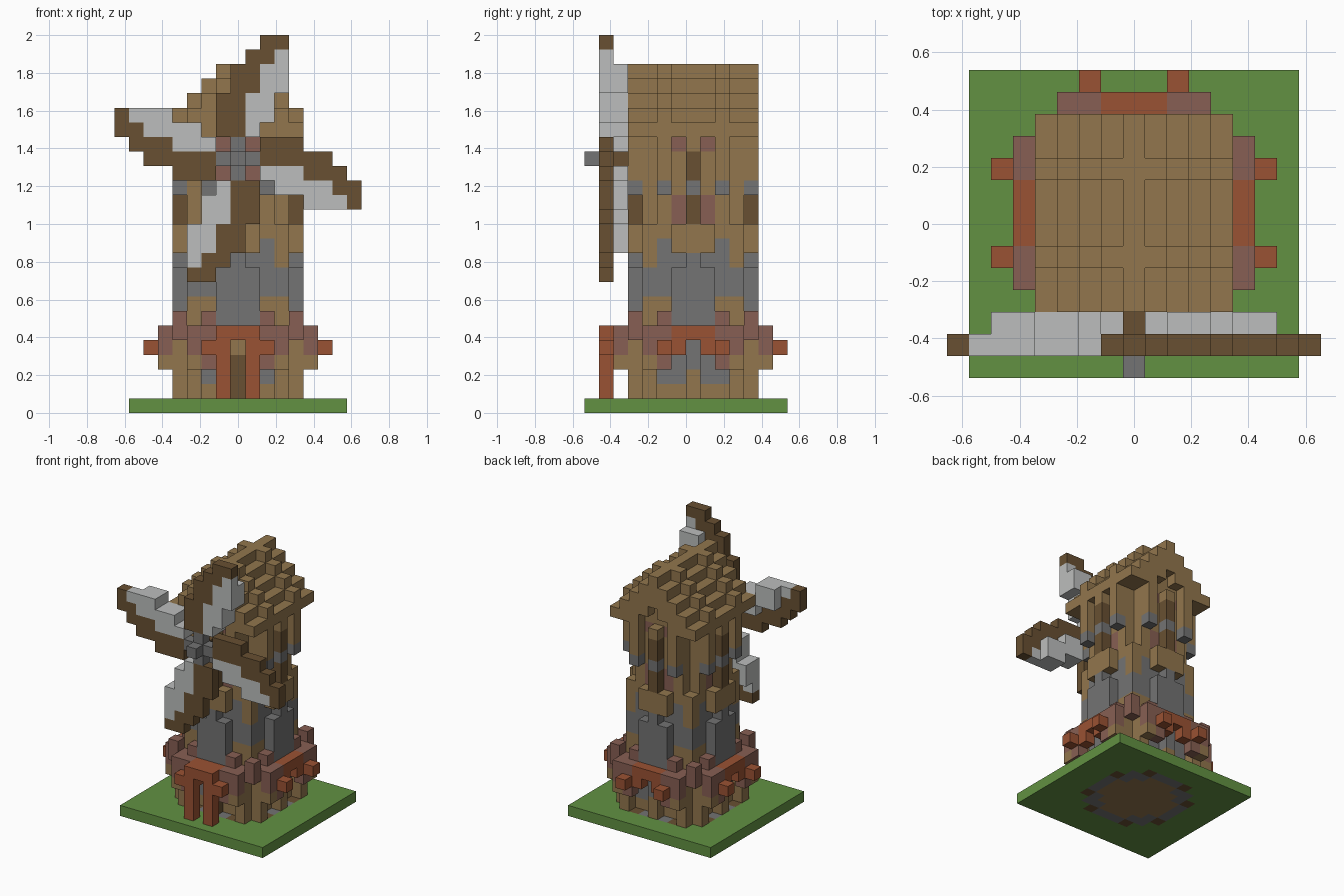
import bpy
import bmesh
from mathutils import Vector

cube = bpy.data.objects.get("Cube")
if cube:
    bpy.data.objects.remove(cube, do_unlink=True)

V = 2 / 26  # block size
PALETTE = {"grass": (98, 145, 66), "timber": (146, 118, 77), "dark_wood": (104, 80, 50),
           "stone": (115, 115, 115), "red_clay": (154, 82, 51), "brick": (135, 95, 83),
           "sailcloth": (188, 190, 189)}


def linear(c):
    c /= 255
    return c / 12.92 if c < 0.04045 else ((c + 0.055) / 1.055) ** 2.4


def make_material(name, rgb):
    m = bpy.data.materials.new(name)
    col = tuple(linear(c) for c in rgb) + (1,)
    m.use_nodes = True
    m.diffuse_color = col
    m.node_tree.nodes["Principled BSDF"].inputs["Base Color"].default_value = col
    return m


MATS = {n: make_material(n, c) for n, c in PALETTE.items()}
blocks = {}


def fill(part, color, xs, ys, zs):
    """Fill inclusive ranges of blocks."""
    for i in range(xs[0], xs[1] + 1):
        for j in range(ys[0], ys[1] + 1):
            for k in range(zs[0], zs[1] + 1):
                blocks[i, j, k] = (part, color)


def ring(part, color, d, offsets, z0, z1):
    """Repeat columns on all four sides, d blocks out, mirrored."""
    for o in offsets:
        for s in (-1, 1):
            for t in (-1, 1):
                for i, j in ((s * d, t * o), (t * o, s * d)):
                    fill(part, color, (i, i), (j, j), (z0, z1))


# ground slab with a round floor
fill("ground", "grass", (-7, 7), (-7, 6), (0, 0))
for i in range(-4, 5):
    for j in range(-4, 5):
        r = (i * i + j * j) ** 0.5
        if r < 4.3:
            fill("floor", "timber" if r < 3.3 else "stone", (i, i), (j, j), (0, 0))
ring("floor", "dark_wood", 4, [2], 0, 0)

# tower core with cut corners
for i in range(-3, 4):
    for j in range(-3, 4):
        if abs(i) + abs(j) < 6:
            fill("tower_core", "stone", (i, i), (j, j), (1, 10))
            fill("tower_core", "timber", (i, i), (j, j), (11, 19))
            fill("tower_core", "timber", (i, i), (j, j), (1, 1))

# timber corners of the base, flaring outwards
ring("base_corner", "timber", 3, [3], 1, 7)
ring("base_corner", "timber", 3, [2], 7, 7)
ring("base_corner", "timber", 4, [3], 1, 4)
ring("base_corner", "timber", 5, [3], 3, 3)
ring("base_arch", "timber", 4, [0], 1, 2)
ring("base_arch", "stone", 4, [0], 3, 4)

# gallery with brackets, posts and struts
ring("gallery", "brick", 4, [2, 3], 5, 5)
ring("gallery", "red_clay", 4, [0, 1], 5, 5)
ring("gallery", "brick", 5, [3], 4, 5)
ring("gallery", "brick", 5, [2], 3, 5)
ring("gallery", "red_clay", 5, [0, 1], 5, 5)
ring("gallery", "red_clay", 5, [1], 4, 4)
ring("gallery_post", "brick", 4, [4], 5, 6)
ring("gallery_post", "brick", 4, [2], 6, 6)
ring("gallery_strut", "red_clay", 6, [2], 4, 4)

# stone buttresses
ring("buttress", "stone", 4, [0, 1], 6, 9)
ring("buttress", "stone", 4, [0], 10, 10)
ring("buttress", "stone", 3, [3], 8, 9)
ring("buttress", "stone", 3, [2], 8, 11)

# windows, sills and upper brackets
ring("window_sill", "timber", 4, [0, 1], 11, 12)
ring("tower_corner", "timber", 3, [3], 10, 12)
ring("window", "brick", 3, [1], 13, 14)
ring("window", "dark_wood", 4, [0], 13, 14)
ring("window_lintel", "stone", 4, [0, 2], 15, 15)
ring("upper_bracket", "timber", 4, [2], 16, 18)
ring("upper_window", "dark_wood", 4, [0], 16, 17)
ring("upper_window", "timber", 4, [0], 18, 18)
ring("upper_window", "brick", 3, [1], 18, 18)
for s in (-1, 1):
    fill("upper_window", "brick", (s, s), (-3, -3), (16, 16))

# doorway and porch
fill("door", "dark_wood", (0, 0), (-4, -4), (1, 3))
fill("door", "timber", (0, 0), (-4, -4), (4, 4))
for s in (-1, 1):
    fill("porch", "red_clay", (s, s), (-6, -6), (1, 4))
fill("porch", "red_clay", (-1, 1), (-6, -6), (5, 5))

# stepped roof with raised ridge and cross beams
for i in range(-4, 5):
    a = abs(i)
    low = max(19, 21 - a)
    fill("roof", "timber", (i, i), (-4, 4), (low, max(23 - a, low)))
    fill("roof", "timber", (i, i), (-3, 3), (19, max(23 - a, 19)))
    for j in (-2, 2):
        fill("roof_beam", "timber", (i, i), (j, j), (low, min(23, 24 - a)))
fill("roof_ridge", "timber", (0, 0), (-4, 4), (21, 23))

# sails: steps of (distance, spar from, spar to, cloth to), turned four times
STEPS = [(2, -1, 0, 1), (3, -1, 0, 2), (4, -1, 0, 2), (5, 0, 1, 3),
         (6, 0, 1, 3), (7, 1, 2, 3), (8, 2, 3, 3)]
HUB = 17
for turn in range(4):
    for d, s0, s1, cloth in STEPS:
        for o in range(s0, cloth + 1):
            x, z = o, d
            for _ in range(turn):
                x, z = -z, x
            if o <= s1:
                fill("sail_spar", "dark_wood", (x, x), (-6, -6), (HUB + z, HUB + z))
            else:
                back = -5 if d <= 6 else -6
                fill("sail_cloth", "sailcloth", (x, x), (-6, back), (HUB + z, HUB + z))

# hub and axle
fill("hub", "stone", (-1, 1), (-6, -6), (HUB, HUB))
fill("hub", "stone", (0, 0), (-6, -6), (HUB - 1, HUB + 1))
fill("hub", "stone", (0, 0), (-7, -7), (HUB, HUB))
fill("axle", "dark_wood", (0, 0), (-5, -4), (HUB, HUB))

# build one mesh per part, keeping only exposed block faces
AXES = [Vector(a) for a in ((1, 0, 0), (0, 1, 0), (0, 0, 1))]
names = list(PALETTE)
for part in sorted({p for p, _ in blocks.values()}):
    bm = bmesh.new()
    for (i, j, k), (p, color) in blocks.items():
        if p != part:
            continue
        centre = Vector((i, j + 0.5, k + 0.5))
        for n in range(3):
            for s in (-1, 1):
                normal = AXES[n] * s
                side = tuple(int(q) for q in Vector((i, j, k)) + normal)
                if side in blocks:
                    continue
                u, w = AXES[(n + 1) % 3], AXES[(n + 2) % 3] * s
                corners = (-u - w, u - w, u + w, w - u)
                face = bm.faces.new([bm.verts.new((centre + (normal + c) / 2) * V)
                                     for c in corners])
                face.material_index = names.index(color)
    bmesh.ops.remove_doubles(bm, verts=bm.verts, dist=V / 100)
    if bm.faces:
        mesh = bpy.data.meshes.new(part)
        for n in names:
            mesh.materials.append(MATS[n])
        bm.to_mesh(mesh)
        bpy.context.collection.objects.link(bpy.data.objects.new(part, mesh))
    bm.free()
